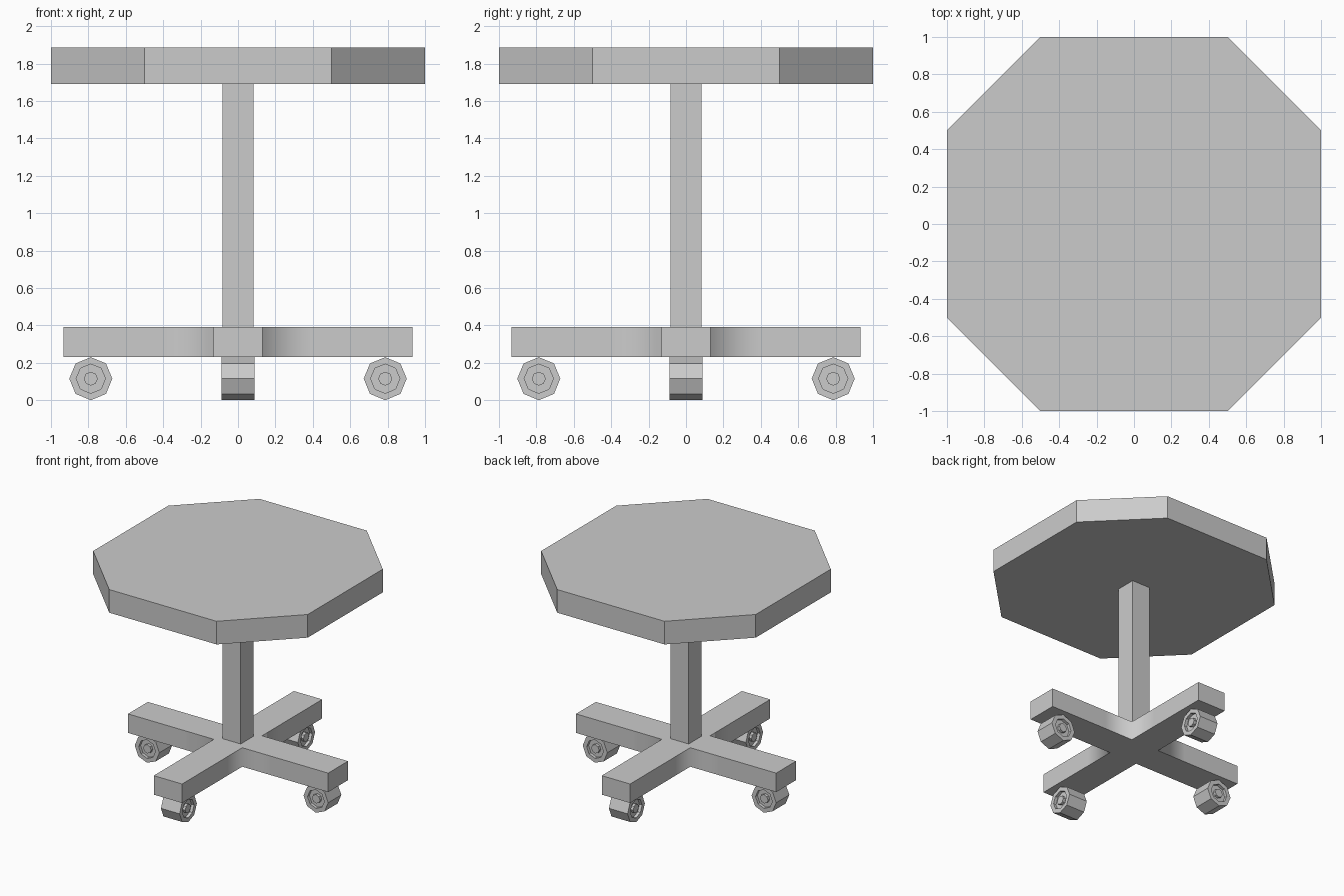
import bpy, bmesh
from math import cos, sin, pi

if "Cube" in bpy.data.objects:
    bpy.data.objects.remove(bpy.data.objects["Cube"])


def finish(bm, name):
    bmesh.ops.recalc_face_normals(bm, faces=bm.faces)
    mesh = bpy.data.meshes.new(name)
    bm.to_mesh(mesh)
    bm.free()
    obj = bpy.data.objects.new(name, mesh)
    bpy.context.collection.objects.link(obj)
    return obj


def prism(name, outline, z0, z1, soft=()):
    """Extrude an outline upward; vertical edges at 'soft' radii are shaded smooth."""
    bm = bmesh.new()
    face = bm.faces.new([bm.verts.new((x, y, z0)) for x, y in outline])
    top = bmesh.ops.extrude_face_region(bm, geom=[face], use_keep_orig=True)["geom"]
    for v in top:
        if isinstance(v, bmesh.types.BMVert):
            v.co.z = z1
    if soft:
        for f in bm.faces:
            f.smooth = True
        for e in bm.edges:
            a, b = e.verts
            upright = abs(a.co.z - b.co.z) > 0.01
            reach = max(abs(a.co.x), abs(a.co.y))
            e.smooth = upright and any(abs(reach - s) < 0.001 for s in soft)
    return finish(bm, name)


def four_fold(points):
    """Repeat outline points around the z axis in quarter turns."""
    out = []
    for _ in range(4):
        out += points
        points = [(-y, x) for x, y in points]
    return out


def wheel(name, x, y, z, turned):
    # Profile from one hub centre over the rim to the other: (radius, along axle)
    half = [(0.037, 0.085), (0.037, 0.062), (0.078, 0.062), (0.078, 0.087), (0.115, 0.087)]
    profile = half + [(r, -a) for r, a in reversed(half)]
    bm = bmesh.new()
    rings = []
    for r, a in profile:
        ring = []
        for i in range(8):
            u, w = r * cos(i * pi / 4), r * sin(i * pi / 4)
            ring.append(bm.verts.new((a, u, w) if turned else (u, a, w)))
        rings.append(ring)
    for p, q in zip(rings, rings[1:]):
        for i in range(8):
            j = (i + 1) % 8
            bm.faces.new((p[i], p[j], q[j], q[i]))
    bm.faces.new(rings[0])
    bm.faces.new(rings[-1])
    finish(bm, name).location = (x, y, z)


# Octagonal seat
prism("seat", four_fold([(1, -0.5), (1, 0.5)]), 1.69, 1.885)

# Square post
prism("post", four_fold([(0.084, 0.084)]), 0.39, 1.69)

# Cross-shaped base with softened inner corners
w = 0.132
prism("base", four_fold([(0.4, -w), (0.933, -w), (0.933, w), (0.4, w), (w, w)]),
      0.23, 0.39, soft=(w, 0.4))

# Castor wheels, one under each arm
for label, x, y in (("right", 1, 0), ("left", -1, 0), ("front", 0, -1), ("back", 0, 1)):
    wheel(label + "_wheel", 0.787 * x, 0.787 * y, 0.115, turned=(x == 0))
